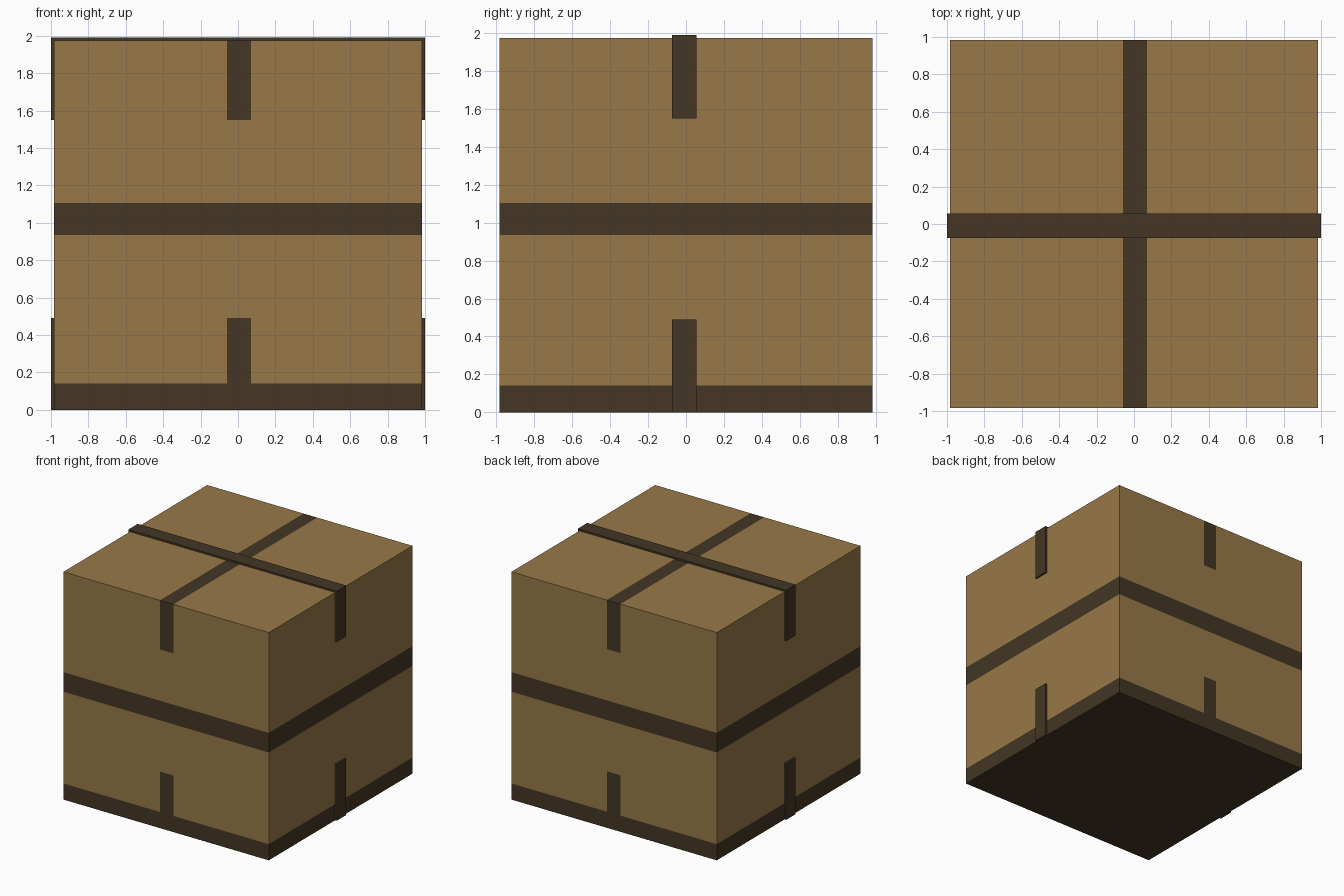
import bpy, bmesh
from mathutils import Vector

if "Cube" in bpy.data.objects:
    bpy.data.objects.remove(bpy.data.objects["Cube"])

H, TOP = 0.985, 1.975          # box half width and height
SX0, SX1 = -0.06, 0.07         # flush strap, x range
SY0, SY1 = -0.075, 0.055       # raised strap, y range
LOW, HIGH = 0.49, 1.55         # ends of the strap tails


def material(name, rgb):
    m = bpy.data.materials.new(name)
    m.diffuse_color = (*rgb, 1)
    m.use_nodes = True
    m.node_tree.nodes["Principled BSDF"].inputs["Base Color"].default_value = m.diffuse_color
    return m


card = material("cardboard", (0.31, 0.19, 0.064))
dark = material("dark_tape", (0.056, 0.037, 0.018))


def make_object(name, bm, mats):
    bmesh.ops.recalc_face_normals(bm, faces=bm.faces)
    me = bpy.data.meshes.new(name)
    bm.to_mesh(me)
    bm.free()
    for m in mats:
        me.materials.append(m)
    ob = bpy.data.objects.new(name, me)
    bpy.context.collection.objects.link(ob)
    return ob


# Box, cut along the borders of the flush tape
bm = bmesh.new()
bmesh.ops.create_cube(bm, size=1)
for v in bm.verts:
    v.co = Vector((v.co.x * 2 * H, v.co.y * 2 * H, (v.co.z + 0.5) * TOP))
cuts = [((x, 0, 0), (1, 0, 0)) for x in (SX0, SX1)]
cuts += [((0, 0, z), (0, 0, 1)) for z in (0.14, LOW, 0.935, 1.105, HIGH)]
for co, no in cuts:
    bmesh.ops.bisect_plane(bm, geom=bm.verts[:] + bm.edges[:] + bm.faces[:],
                           plane_co=co, plane_no=no)

# Dark faces: base, middle band, and strap over front, top and back
for f in bm.faces:
    c = f.calc_center_median()
    band = c.z < 0.14 or 0.935 < c.z < 1.105
    strap = (SX0 < c.x < SX1 and abs(f.normal.x) < 0.5
             and (c.z < LOW or c.z > HIGH))
    f.material_index = int(band or strap)
make_object("box", bm, [card, dark])


# Raised straps: a profile in x-z, extruded along y
def strap(name, profile):
    bm = bmesh.new()
    face = bm.faces.new([bm.verts.new((x, SY0, z)) for x, z in profile])
    ext = bmesh.ops.extrude_face_region(bm, geom=[face], use_keep_orig=True)
    for v in ext["geom"]:
        if isinstance(v, bmesh.types.BMVert):
            v.co.y = SY1
    make_object(name, bm, [dark])


strap("upper_strap", [(-1, HIGH), (-1, 1.99), (1, 1.99), (1, HIGH),
                      (H, HIGH), (H, TOP), (-H, TOP), (-H, HIGH)])
for side, s in (("left", -1), ("right", 1)):
    strap(side + "_lower_strap", [(s * H, 0), (s, 0), (s, LOW), (s * H, LOW)])
